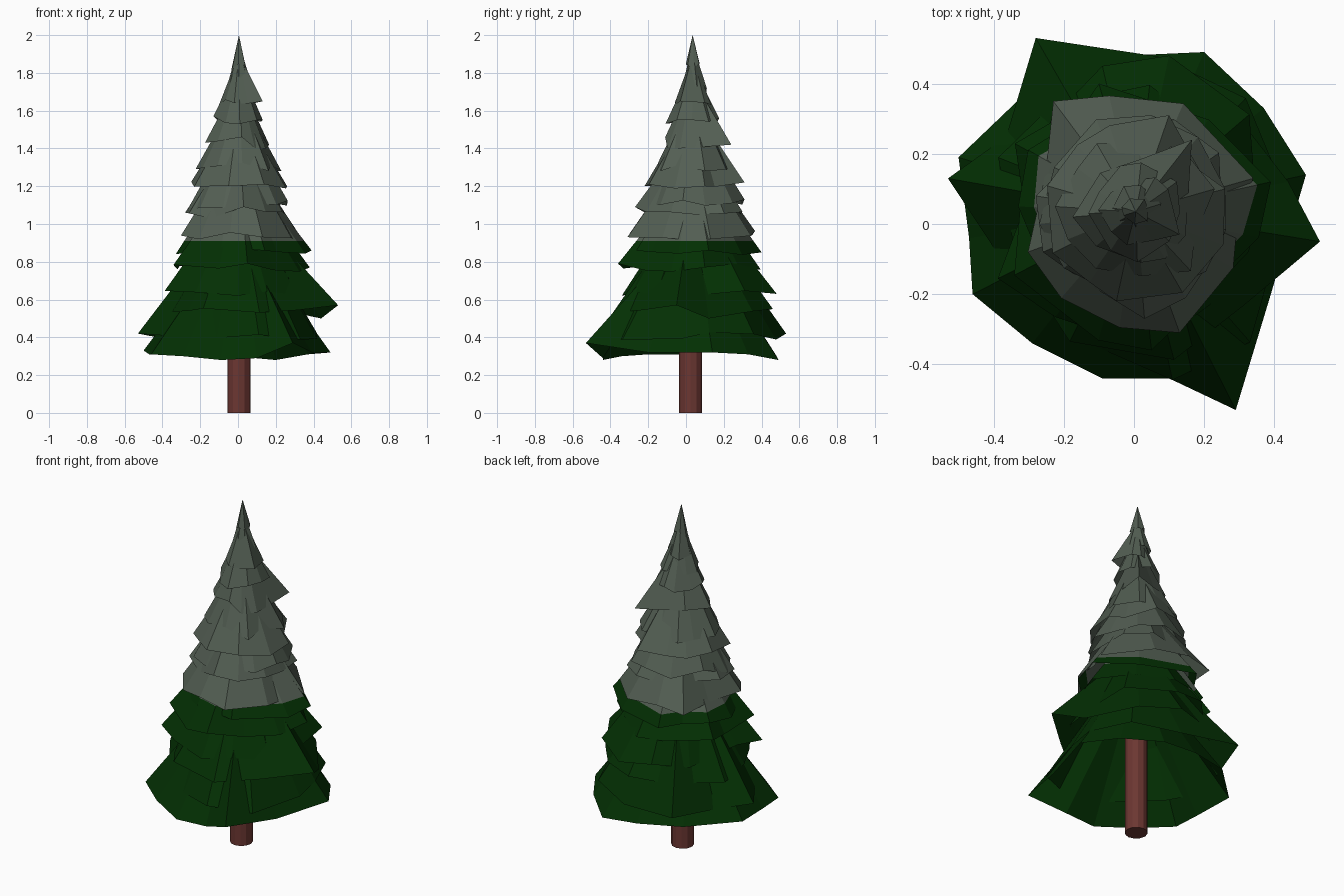
import bpy, bmesh, math, random
from mathutils import Vector

if "Cube" in bpy.data.objects:
    bpy.data.objects.remove(bpy.data.objects["Cube"])

random.seed(7)
CX, CY = 0.005, 0.035     # tree axis
SNOW_Z = 0.91             # height where the needles turn frosted


def material(name, rgb):
    m = bpy.data.materials.new(name)
    m.diffuse_color = (*rgb, 1)
    m.use_nodes = True
    m.node_tree.nodes["Principled BSDF"].inputs["Base Color"].default_value = m.diffuse_color
    return m


green = material("dark green needles", (0.001, 0.029, 0.001))
frost = material("frosted grey needles", (0.086, 0.112, 0.086))
bark = material("red brown bark", (0.15, 0.038, 0.032))

# Trunk
bpy.ops.mesh.primitive_cylinder_add(vertices=12, radius=0.061, depth=0.8,
                                    location=(CX, 0.024, 0.4))
trunk = bpy.context.object
trunk.name = "trunk"
trunk.data.materials.append(bark)


def ring(r, z, n, jr, jz):
    """Irregular rim of n points around the axis."""
    start = random.random() * math.tau
    pts = []
    for i in range(n):
        a = start + (i + random.uniform(-0.25, 0.25)) * math.tau / n
        k = r * (1 + random.uniform(-jr, jr * 0.5))
        pts.append(Vector((CX + k * math.cos(a), CY + k * math.sin(a),
                           z + random.uniform(-jz, jz))))
    return pts


def skirt(name, rim, apex_z):
    """Hollow, ragged cone of branches, split into green and frosted faces."""
    bm = bmesh.new()
    low = [bm.verts.new(p) for p in rim]
    top = bm.verts.new((CX, CY, apex_z))
    for i, v in enumerate(low):
        bm.faces.new((v, low[(i + 1) % len(low)], top))
    bmesh.ops.bisect_plane(bm, geom=bm.verts[:] + bm.edges[:] + bm.faces[:],
                           plane_co=(0, 0, SNOW_Z), plane_no=(0, 0, 1))
    for f in bm.faces:
        f.material_index = int(f.calc_center_median().z > SNOW_Z)
    me = bpy.data.meshes.new(name)
    bm.to_mesh(me)
    bm.free()
    me.materials.append(green)
    me.materials.append(frost)
    bpy.context.collection.objects.link(bpy.data.objects.new(name, me))


# Lowest skirt, with its measured rim
base = [(.49, .14, .32), (.37, .33, .31), (.2, .49, .28), (-.02, .48, .3),
        (-.27, .41, .32), (-.5, .19, .33), (-.47, -.04, .31),
        (-.46, -.2, .31), (-.29, -.34, .3), (-.09, -.44, .28),
        (.1, -.44, .29), (.29, -.53, .37), (.39, -.2, .32)]
skirt("branch_tier_0", [Vector(p) for p in base], 1.0)

# Upper skirts: rim height, radius, apex height
tiers = [(.41, .46, 1.12), (.54, .415, 1.14), (.63, .405, 1.2), (.77, .37, 1.28),
         (.86, .345, 1.36), (.94, .315, 1.43), (1.04, .275, 1.5),
         (1.11, .27, 1.57), (1.20, .25, 1.63), (1.30, .215, 1.70),
         (1.42, .175, 1.77), (1.55, .135, 1.84), (1.64, .105, 1.9),
         (1.72, .075, 1.95), (1.83, .042, 2.0)]
# Single branches measured on the outlines
spikes = {1: [(-.53, .13, .42), (-.28, .53, .42)],
          2: [(.53, -.05, .57), (.44, .12, .5)],
          3: [(.1, .48, .63), (.0, -.34, .62), (-.33, 0, .66)],
          4: [(.38, .1, .77), (.05, -.36, .79), (-.32, .1, .76)],
          5: [(.39, .12, .86), (-.1, .4, .85), (-.33, .05, .84)],
          6: [(-.23, .35, .94), (.13, -.31, .93), (.34, .13, .92)],
          7: [(-.28, .08, 1.06), (.25, .05, 1.05), (.03, -.27, 1.09)],
          8: [(.05, .31, 1.13), (-.27, .0, 1.07)],
          9: [(.26, .1, 1.2), (.1, .31, 1.22), (-.05, -.22, 1.2)],
          10: [(-.225, .05, 1.29), (.23, .1, 1.28)],
          11: [(.165, .24, 1.42), (-.175, .02, 1.43), (.02, -.11, 1.46)],
          12: [(-.13, .03, 1.57), (.02, .175, 1.56)],
          13: [(.13, -.03, 1.65), (-.02, -.06, 1.64)],
          14: [(.02, .11, 1.72)]}

for i, (z, r, apex) in enumerate(tiers, 1):
    rim = ring(r, z, 11 if r > .2 else 9 if r > .1 else 7, 0.16, 0.025)
    for s in spikes.get(i, []):
        s = Vector(s)
        j = min(range(len(rim)), key=lambda k: (rim[k].xy - s.xy).length)
        rim[j] = s
    skirt(f"branch_tier_{i}", rim, apex)
